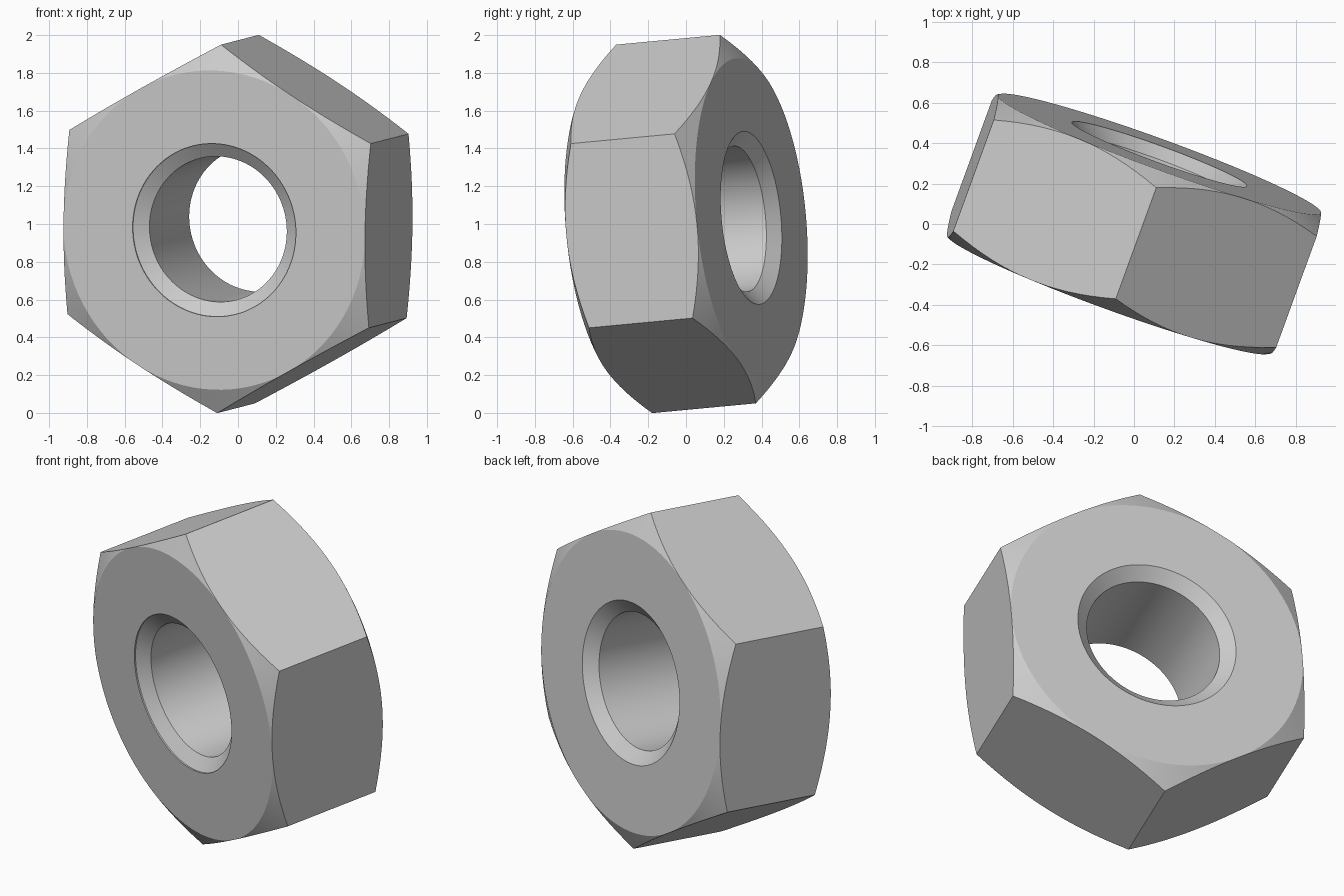
import bpy
import bmesh
import math
from mathutils import Matrix, Vector

cube = bpy.data.objects.get("Cube")
if cube:
    bpy.data.objects.remove(cube, do_unlink=True)

SIDES, STEPS = 6, 16            # hexagon sides, segments along each side
CORNER = 0.98                   # radius to the corners
FLAT = CORNER * math.cos(math.pi / SIDES)
HALF = 0.369                    # half thickness
BORE, MOUTH = 0.387, 0.46       # hole radius, countersink radius
LIP, SINK = 0.008, 0.06         # straight lip on the front, countersink depth
SLOPE = math.tan(math.radians(30))
count = SIDES * STEPS

steel = bpy.data.materials.new("steel grey")
steel.use_nodes = True
colour = (0.6, 0.6, 0.6, 1)
steel.diffuse_color = colour
steel.node_tree.nodes["Principled BSDF"].inputs["Base Color"].default_value = colour

bm = bmesh.new()


def ring(radius, height):
    """A loop of vertices; radius and height are functions of the angle."""
    verts = []
    for i in range(count):
        a = 2 * math.pi * i / count
        r = radius(a)
        verts.append(bm.verts.new((r * math.cos(a), r * math.sin(a), height(r))))
    return verts


def hexagon(a):
    side = 2 * math.pi / SIDES
    return FLAT / math.cos(a % side - side / 2)


def circle(r, z):
    return ring(lambda a: r, lambda _: z)


# Cross-section loops: hole, front face, hexagon sides, back face
loops = [
    circle(BORE, HALF - SINK),
    circle(BORE, -HALF + SINK),
    circle(MOUTH, -HALF + LIP),
    circle(MOUTH, -HALF),
    circle(FLAT, -HALF),
    ring(hexagon, lambda r: -HALF + (r - FLAT) * SLOPE),
    ring(hexagon, lambda r: HALF - (r - FLAT) * SLOPE),
    circle(FLAT, HALF),
    circle(MOUTH, HALF),
]
for k, low in enumerate(loops):
    high = loops[(k + 1) % len(loops)]
    for i in range(count):
        j = (i + 1) % count
        bm.faces.new((low[i], low[j], high[j], high[i]))

# Close the loops where the corner chamfer meets the middle of each side
bmesh.ops.remove_doubles(bm, verts=bm.verts, dist=1e-5)
bmesh.ops.recalc_face_normals(bm, faces=bm.faces)

# Tilt: hole axis points to the back, one corner points up
axis = Vector((0.341, 0.936, 0.088)).normalized()
up = Vector((0.01, -0.095, 0.975))
up = (up - axis * up.dot(axis)).normalized()
tilt = Matrix((up, axis.cross(up), axis)).transposed().to_4x4()
bm.transform(Matrix.Translation((0, 0, 1)) @ tilt)

mesh = bpy.data.meshes.new("hex_nut")
bm.to_mesh(mesh)
bm.free()
mesh.materials.append(steel)
nut = bpy.data.objects.new("hex_nut", mesh)
bpy.context.collection.objects.link(nut)
bpy.ops.object.select_all(action="DESELECT")
nut.select_set(True)
bpy.context.view_layer.objects.active = nut
bpy.ops.object.shade_smooth_by_angle(angle=math.radians(20))
